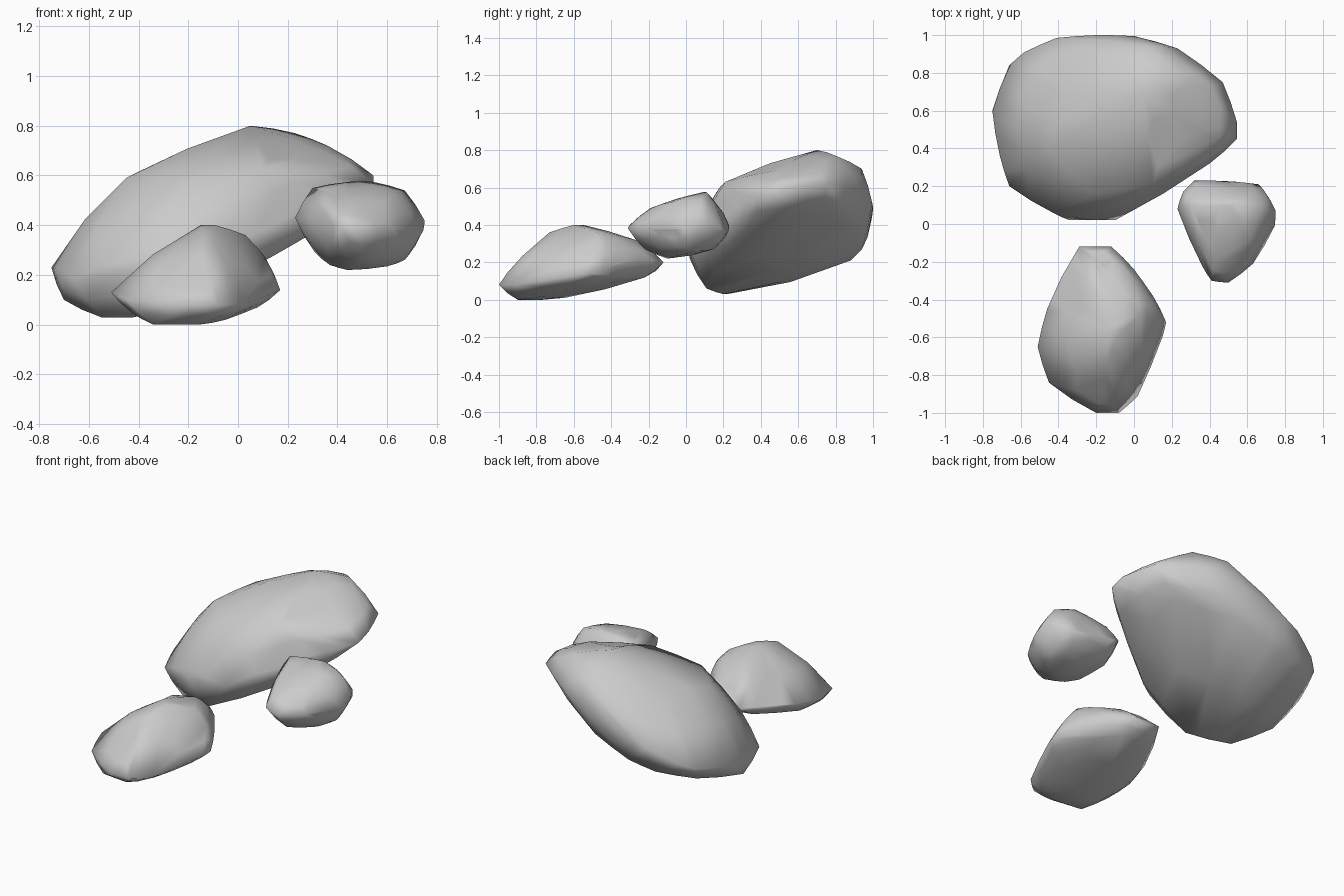
import bpy, bmesh
from mathutils import Vector


def rock(name, waist, top, under):
    """Stretch a convex skin over three loops of points, then round it slightly."""
    pts = [Vector(p) for p in waist + top + under]
    lo = Vector([min(p[i] for p in pts) for i in range(3)])
    hi = Vector([max(p[i] for p in pts) for i in range(3)])
    bm = bmesh.new()
    for p in pts:
        bm.verts.new(p)
    bmesh.ops.convex_hull(bm, input=bm.verts[:])
    bmesh.ops.delete(bm, geom=[v for v in bm.verts if not v.link_faces], context='VERTS')
    bmesh.ops.recalc_face_normals(bm, faces=bm.faces[:])
    bmesh.ops.subdivide_edges(bm, edges=bm.edges[:], cuts=1, smooth=0.15, use_grid_fill=True)
    for v in bm.verts:
        v.co = Vector([min(max(v.co[i], lo[i]), hi[i]) for i in range(3)])
    for f in bm.faces:
        f.smooth = True
    mesh = bpy.data.meshes.new(name)
    bm.to_mesh(mesh)
    bm.free()
    ob = bpy.data.objects.new(name, mesh)
    bpy.context.collection.objects.link(ob)
    return ob


# Large tilted slab at the back
rock("large_rock",
     [(-.75, .6, .23), (-.66, .84, .28), (-.58, .91, .32), (-.41, .985, .4), (-.2, 1, .48),
      (0, .995, .52), (.23, .93, .6), (.47, .75, .62), (.545, .54, .6), (.545, .45, .57),
      (.4, .32, .52), (.22, .21, .45), (-.1, .02, .28), (-.34, .02, .22), (-.43, .06, .3),
      (-.66, .2, .18), (-.71, .36, .22)],
     [(-.45, .4, .59), (-.35, .68, .63), (-.13, .85, .69), (.05, .7, .8), (.23, .8, .77),
      (.08, .94, .7), (.36, .68, .72), (.35, .48, .69), (.15, .4, .69), (.1, .21, .63),
      (-.22, .16, .57), (-.15, .45, .67)],
     [(-.55, .22, .03), (-.42, .2, .03), (-.3, .11, .06), (-.7, .42, .1), (-.6, .75, .17),
      (-.4, .88, .21), (-.25, .94, .27), (0, .92, .36), (.3, .72, .45), (.13, .2, .27),
      (.32, .32, .38)])

# Peaked stone at the front
rock("front_rock",
     [(-.29, -.12, .2), (-.12, -.12, .2), (0, -.24, .22), (.1, -.38, .2), (.17, -.52, .14),
      (.15, -.6, .13), (.02, -.91, .08), (-.08, -1, .08), (-.2, -1, .08), (-.26, -.95, .08),
      (-.45, -.84, .1), (-.51, -.65, .13), (-.46, -.45, .15), (-.38, -.3, .18)],
     [(-.15, -.55, .4), (-.09, -.6, .4), (.03, -.48, .36), (.02, -.38, .33),
      (-.14, -.73, .36), (-.16, -.9, .2), (-.12, -.27, .32), (-.2, -.18, .25),
      (.11, -.47, .27)],
     [(-.34, -.88, 0), (-.16, -.9, 0), (-.43, -.75, .05), (-.3, -.65, .01), (.08, -.6, .07),
      (-.05, -.75, .02), (-.1, -.22, .12), (-.3, -.25, .12), (.08, -.45, .11),
      (-.42, -.55, .06)])

# Small raised stone on the right
rock("side_rock",
     [(.23, .08, .43), (.26, .17, .44), (.32, .23, .4), (.38, .23, .38), (.54, .22, .38),
      (.66, .21, .35), (.7, .16, .42), (.75, .07, .42), (.745, -.01, .38), (.69, -.1, .37),
      (.63, -.21, .38), (.5, -.31, .38), (.41, -.3, .4), (.36, -.22, .4), (.3, -.02, .42)],
     [(.3, .1, .55), (.45, .09, .575), (.54, .11, .575), (.67, .08, .54), (.62, -.08, .52),
      (.43, -.19, .49), (.38, -.05, .53), (.35, .17, .5), (.6, .15, .52), (.55, -.2, .46)],
     [(.44, -.1, .22), (.37, -.05, .24), (.31, .1, .29), (.5, -.22, .27), (.67, .05, .26),
      (.69, -.05, .29), (.55, .15, .27), (.6, -.05, .235), (.38, .2, .33)])
